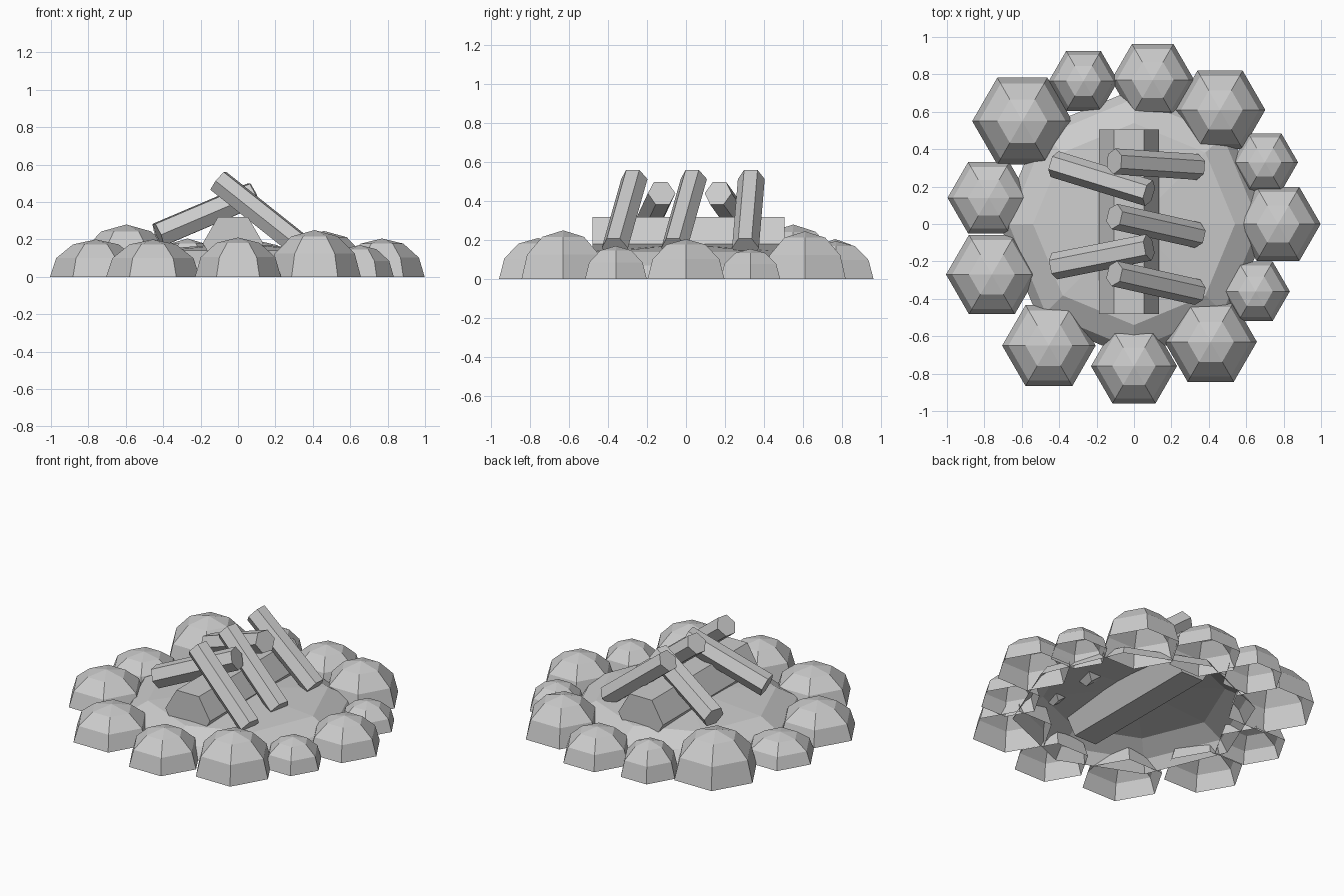
import bpy, bmesh
from math import cos, sin, pi
from mathutils import Vector

if "Cube" in bpy.data.objects:
    bpy.data.objects.remove(bpy.data.objects["Cube"])


def lathe(name, sides, profile, tip=None, caps=False):
    """Faceted stack of rings (radius, z), closed by a tip or by flat caps."""
    bm = bmesh.new()
    rings = [[bm.verts.new((r * cos(2 * pi * i / sides), r * sin(2 * pi * i / sides), z))
              for i in range(sides)] for r, z in profile]
    for a, b in zip(rings, rings[1:]):
        for i in range(sides):
            j = (i + 1) % sides
            bm.faces.new((a[i], a[j], b[j], b[i]))
    if tip is not None:
        t = bm.verts.new((0, 0, tip))
        for i in range(sides):
            bm.faces.new((rings[-1][i], rings[-1][(i + 1) % sides], t))
    if caps:
        bm.faces.new(rings[0][::-1])
        bm.faces.new(rings[-1])
    mesh = bpy.data.meshes.new(name)
    bm.to_mesh(mesh)
    bm.free()
    ob = bpy.data.objects.new(name, mesh)
    bpy.context.collection.objects.link(ob)
    return ob


def log(name, start, end, radius):
    """Six-sided log between two points."""
    a, b = Vector(start), Vector(end)
    ob = lathe(name, 6, [(radius, 0), (radius, (b - a).length)], caps=True)
    ob.rotation_mode = 'QUATERNION'
    ob.rotation_quaternion = (b - a).to_track_quat('Z', 'Y')
    ob.location = a
    return ob


# Ash bed: shallow open dome
lathe("ash_bed", 8, [(0.72, 0), (0.67, 0.07), (0.54, 0.14)], tip=0.18)

# Ring of six-sided half-dome stones, open underneath: x, y, radius, height
stones = [(0, -.76, .23, .21), (.41, -.63, .247, .25), (.65, -.36, .183, .17),
          (.77, 0, .228, .205), (.70, .33, .177, .155), (.46, .61, .242, .245),
          (.10, .77, .222, .195), (-.27, .765, .185, .205), (-.597, .55, .268, .28),
          (-.777, .14, .22, .155), (-.76, -.27, .245, .20), (-.455, -.65, .25, .20)]
for i, (x, y, r, h) in enumerate(stones):
    rock = lathe(f"stone_{i + 1}", 6,
                 [(r * cos(k * pi / 6), h * sin(k * pi / 6)) for k in range(3)], tip=h)
    rock.location = (x, y, 0)

# Large log lying front to back
log("base_log", (-.027, -.48, .18), (-.027, .505, .18), .161)

# Three sticks leaning to the right
for i, (y0, y1) in enumerate([(.335, .305), (.04, -.06), (-.265, -.365)]):
    log(f"right_stick_{i + 1}", (-.105, y0, .513), (.34, y1, .16), .069)

# Two sticks leaning to the left
for i, (y0, y1) in enumerate([(.32, .165), (-.225, -.125)]):
    log(f"left_stick_{i + 1}", (-.425, y0, .225), (.08, y1, .44), .072)
